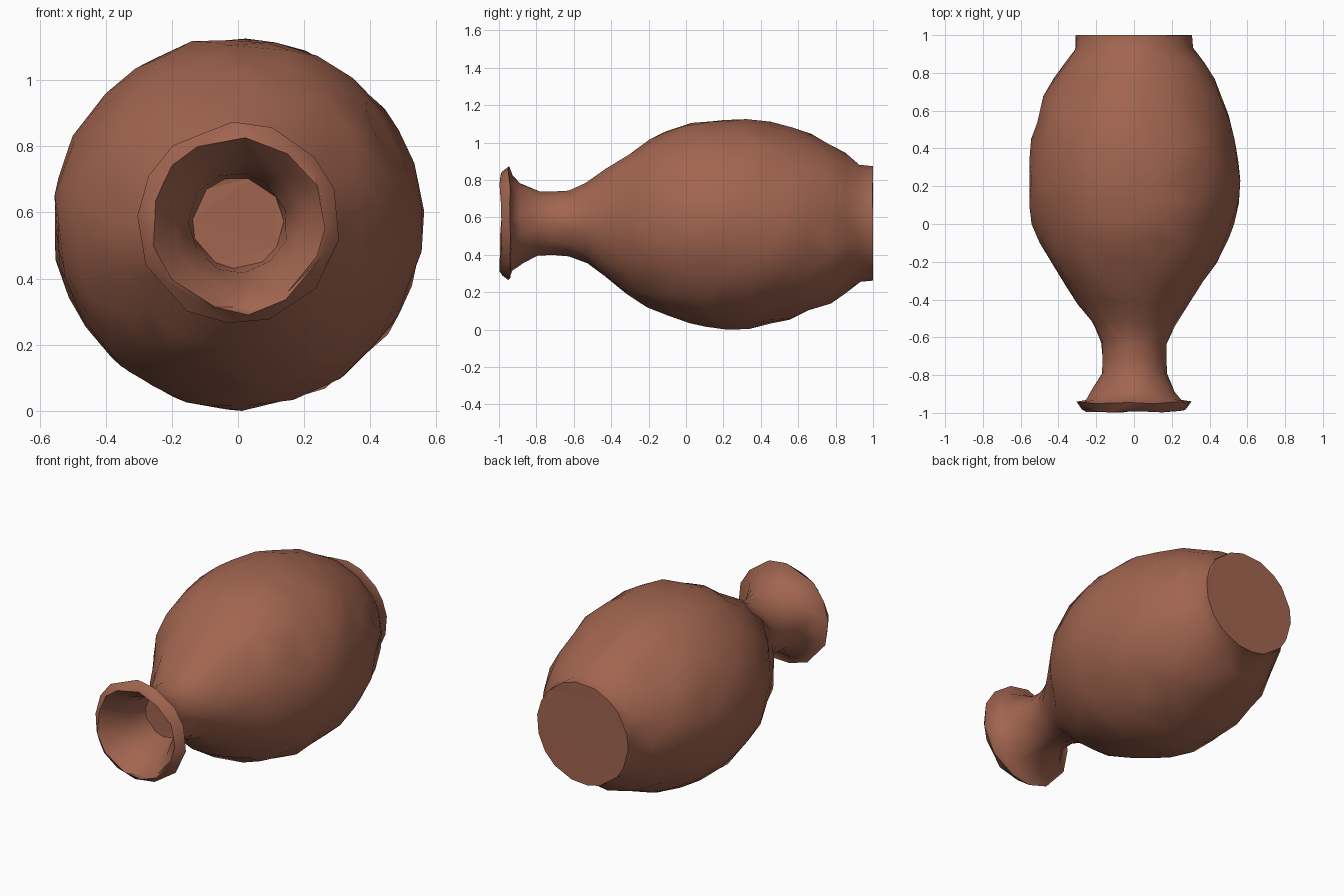
import bpy, bmesh, math, random
from mathutils import Vector

if "Cube" in bpy.data.objects:
    bpy.data.objects.remove(bpy.data.objects["Cube"])

random.seed(4)
CZ = 0.567  # height of the lying vase's axis

# profile along y: (y, radius, sides, roughness), from mouth plug to foot
PROFILE = [
    (-0.70, 0.14, 11, 0.003), (-0.80, 0.155, 11, 0.008), (-0.90, 0.20, 12, 0.01),
    (-0.99, 0.265, 13, 0.008), (-0.99, 0.28, 13, 0.008), (-0.945, 0.31, 13, 0.006),
    (-0.935, 0.262, 13, 0.008), (-0.88, 0.222, 13, 0.01), (-0.79, 0.178, 13, 0.006),
    (-0.71, 0.173, 13, 0.005), (-0.63, 0.178, 14, 0.006), (-0.53, 0.22, 16, 0.01),
    (-0.42, 0.30, 18, 0.015), (-0.31, 0.387, 20, 0.018), (-0.20, 0.457, 22, 0.018),
    (-0.09, 0.508, 24, 0.018), (0.02, 0.546, 24, 0.018), (0.12, 0.564, 24, 0.018),
    (0.22, 0.570, 24, 0.018), (0.33, 0.566, 24, 0.018), (0.44, 0.550, 24, 0.018),
    (0.55, 0.523, 24, 0.018), (0.66, 0.483, 22, 0.018), (0.76, 0.436, 22, 0.016),
    (0.85, 0.382, 20, 0.012), (0.93, 0.318, 18, 0.006), (1.00, 0.31, 18, 0.003),
]

bm = bmesh.new()
rings = []
for i, (y, r, n, rough) in enumerate(PROFILE):
    phase = random.random()
    verts = []
    for k in range(n):
        a = 2 * math.pi * (k + phase + random.uniform(-0.2, 0.2)) / n
        rr = r - random.random() * rough
        yy = y + random.uniform(-1, 1) * rough * 1.2
        yy = max(-1, min(1, yy))
        verts.append(bm.verts.new((rr * math.cos(a), yy, CZ + rr * math.sin(a))))
    rings.append([bm.edges.new((verts[k], verts[(k + 1) % n])) for k in range(n)])

# rough wall between neighbouring rings
for a, b in zip(rings, rings[1:]):
    bmesh.ops.bridge_loops(bm, edges=a + b)

# flat plug in the neck and flat foot
caps = []
for ring in (rings[0], rings[-1]):
    caps += bmesh.ops.edgeloop_fill(bm, edges=ring)["faces"]
bmesh.ops.triangulate(bm, faces=bm.faces[:])
bmesh.ops.recalc_face_normals(bm, faces=bm.faces[:])
for f in bm.faces:
    ys = [v.co.y for v in f.verts]
    flat = min(ys) > 0.97 or (abs(min(ys) + 0.7) < 0.01 and max(ys) < -0.69
                              and abs(f.normal.y) > 0.8)
    f.smooth = not flat
for e in bm.edges:
    if len(e.link_faces) == 2 and e.calc_face_angle(0) > math.radians(50):
        e.smooth = False

# settle on the ground
low = min(v.co.z for v in bm.verts)
bmesh.ops.translate(bm, verts=bm.verts[:], vec=Vector((0, 0, -low)))

mesh = bpy.data.meshes.new("vase")
bm.to_mesh(mesh)
bm.free()
vase = bpy.data.objects.new("vase", mesh)
bpy.context.collection.objects.link(vase)
clay = bpy.data.materials.new("clay")
clay.diffuse_color = (0.36, 0.13, 0.08, 1)
clay.use_nodes = True
clay.node_tree.nodes["Principled BSDF"].inputs["Base Color"].default_value = clay.diffuse_color
mesh.materials.append(clay)
